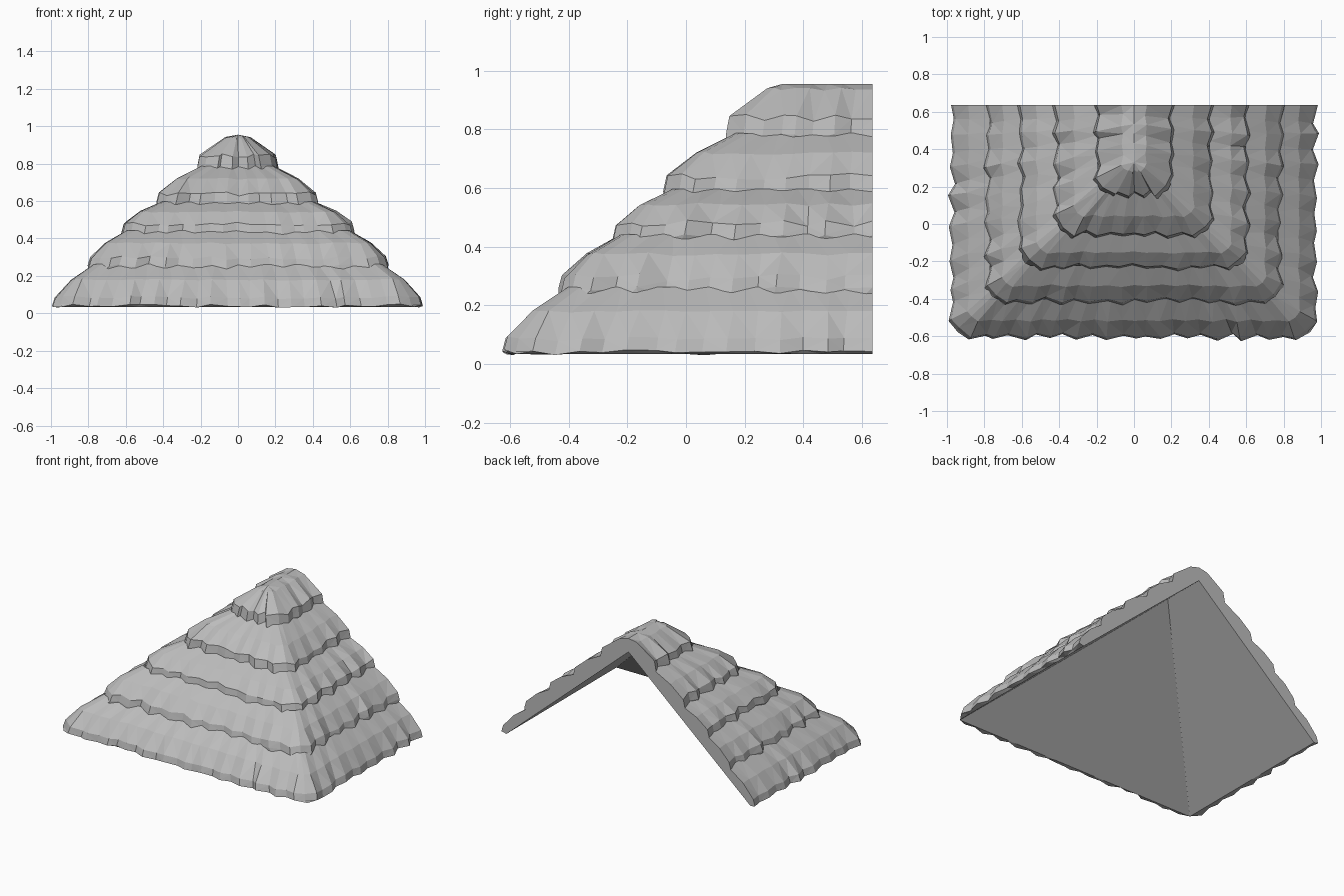
import bpy, bmesh, random
from mathutils import Vector

random.seed(7)
cube = bpy.data.objects.get("Cube")
if cube:
    bpy.data.objects.remove(cube)

BACK = 0.635
straw = bpy.data.materials.new("weathered grey thatch")
straw.use_nodes = True
straw.diffuse_color = (0.5, 0.5, 0.5, 1)
straw.node_tree.nodes["Principled BSDF"].inputs["Base Color"].default_value = (0.5, 0.5, 0.5, 1)

# Lip of every course: half width, front edge y, lip bottom z, lip top z
LIPS = [
    (0.975, -0.607, 0.04, 0.085),
    (0.785, -0.415, 0.25, 0.295),
    (0.61, -0.235, 0.43, 0.48),
    (0.42, -0.06, 0.585, 0.64),
    (0.208, 0.155, 0.775, 0.84),
]
RIDGE = (0.0, 0.33, 0.955)


def inner(z):
    """Half width and front edge of the plain underside at height z."""
    t = (z - 0.03) / 0.83
    return 0.95 * (1 - t), -0.585 + 0.915 * t, z


def ring(row, corner, n_side, n_front):
    """U-shaped row of (point, outward direction), open at the back."""
    hx, yf, z = row
    c = min(corner, hx * 0.5)
    half = []
    for i in range(n_side + 1):
        half.append((hx, BACK + (yf + c - BACK) * i / n_side, 1, 0))
    half.append((hx - c * 0.3, yf + c * 0.3, 0.7, -0.7))
    front = [((hx - c) * (1 - 2 * i / n_front), yf, 0, -1) for i in range(n_front + 1)]
    other = [(-x, y, -dx, dy) for x, y, dx, dy in reversed(half)]
    return [(Vector((x, y, z)), Vector((dx, dy, 0))) for x, y, dx, dy in half + front + other]


def course(index):
    hx, yf, z0, z1 = LIPS[index]
    last = index == len(LIPS) - 1
    n_side = max(6, round((BACK - yf) * 11))
    n_front = max(6, 2 * round(hx * 12))
    if last:
        top = RIDGE
        mid = (0.065, 0.285, 0.938)
        in_top = (0.0, 0.33, 0.86)
    else:
        nx, ny, nz, _ = LIPS[index + 1]
        top = (nx - 0.015, ny + 0.015, nz + 0.012)
        mid = ((hx + nx) / 2 + 0.005, (yf + ny) / 2 - 0.005, (z1 + nz) / 2 + 0.012)
        in_top = inner(nz - 0.08)
    in_low = inner(0.035 if index == 0 else z0 - 0.08)
    # Section rows with the strength of their ragged wave
    rows = [
        (in_low, 0.004, 0.0),
        ((hx, yf, z0), 0.09, 1.0),
        ((hx - 0.012, yf + 0.01, z1), 0.09, 0.9),
        (mid, 0.05, 0.4),
        (top, 0.04, 0.1 if not last else 0.0),
        (in_top, 0.004, 0.0),
    ]
    count = 2 * (n_side + 2) + n_front + 1
    wave = [0.011 * (-1) ** k + random.uniform(-0.009, 0.009) for k in range(count)]
    lift = [random.uniform(-0.014, 0.014) for _ in range(count)]
    slide = [random.uniform(-0.018, 0.018) for _ in range(count)]
    bm = bmesh.new()
    grid = []
    for row, corner, power in rows:
        line = []
        for k, (p, out) in enumerate(ring(row, corner, n_side, n_front)):
            p = p + out * wave[k] * power
            p.z += lift[k] * power * (0.7 if index == 0 else 1.0)
            if 0 < k < count - 1:
                p += Vector((-out.y, out.x, 0)) * slide[k] * power
            # Hip corners of the eave droop to the lowest point
            if index == 0 and power == 1.0 and abs(out.x) == 0.7:
                p.z = 0.0
            p.x = max(-1, min(1, p.x))
            p.y = max(-BACK, min(BACK, p.y))
            line.append(bm.verts.new(p))
        grid.append(line)
    for r in range(len(rows)):
        if r == 4:
            continue  # hidden joint below the next course
        a, b = (grid[r], grid[r + 1]) if r < 5 else (grid[5], grid[0])
        for k in range(count - 1):
            bm.faces.new((a[k], b[k], b[k + 1], a[k + 1]))
    # Cut ends at the open back
    bm.faces.new([line[0] for line in grid])
    bm.faces.new([line[-1] for line in reversed(grid)])
    bmesh.ops.remove_doubles(bm, verts=bm.verts, dist=0.0005)
    bmesh.ops.triangulate(bm, faces=[f for f in bm.faces if len(f.verts) == 4])
    bmesh.ops.recalc_face_normals(bm, faces=bm.faces)
    mesh = bpy.data.meshes.new(f"thatch_course_{index + 1}")
    bm.to_mesh(mesh)
    bm.free()
    mesh.materials.append(straw)
    obj = bpy.data.objects.new(mesh.name, mesh)
    bpy.context.scene.collection.objects.link(obj)


for i in range(len(LIPS)):
    course(i)
